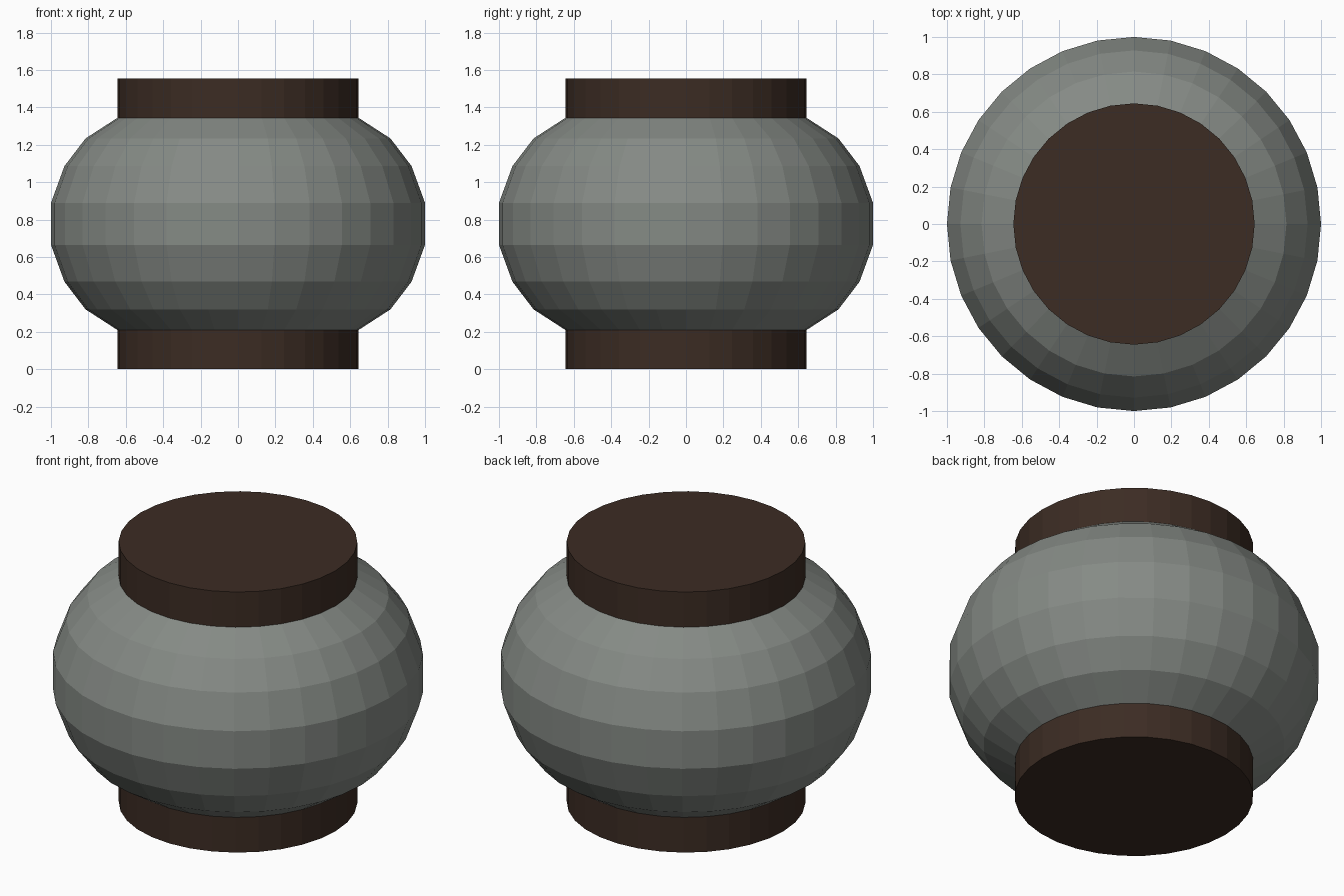
import bpy, bmesh, math

if "Cube" in bpy.data.objects:
    bpy.data.objects.remove(bpy.data.objects["Cube"])

SIDES = 32
MID = 0.777  # height of the mirror plane


def material(name, rgb):
    m = bpy.data.materials.new(name)
    m.diffuse_color = (*rgb, 1)
    m.use_nodes = True
    m.node_tree.nodes["Principled BSDF"].inputs["Base Color"].default_value = m.diffuse_color
    return m


def lathe(name, profile, mat):
    """Spin an (r, z) profile around z and close both ends."""
    bm = bmesh.new()
    rings = [[bm.verts.new((r * math.cos(2 * math.pi * i / SIDES),
                            r * math.sin(2 * math.pi * i / SIDES), z))
              for i in range(SIDES)] for r, z in profile]
    for a, b in zip(rings, rings[1:]):
        for i in range(SIDES):
            j = (i + 1) % SIDES
            bm.faces.new((a[i], a[j], b[j], b[i]))
    bm.faces.new(rings[0][::-1])
    bm.faces.new(rings[-1])
    me = bpy.data.meshes.new(name)
    bm.to_mesh(me)
    bm.free()
    me.materials.append(mat)
    ob = bpy.data.objects.new(name, me)
    bpy.context.collection.objects.link(ob)
    return ob


grey = material("stone grey", (0.235, 0.255, 0.235))
brown = material("dark brown", (0.045, 0.025, 0.017))

# Bulging body, profile mirrored about its middle
upper = [(1.0, 0.112), (0.928, 0.309), (0.815, 0.457), (0.645, 0.567)]
profile = [(r, MID - z) for r, z in reversed(upper)] + [(r, MID + z) for r, z in upper]
lathe("body", profile, grey)

# Matching foot and lid discs
lathe("foot", [(0.645, 0.0), (0.645, 0.21)], brown)
lathe("lid", [(0.645, 1.344), (0.645, 1.554)], brown)
